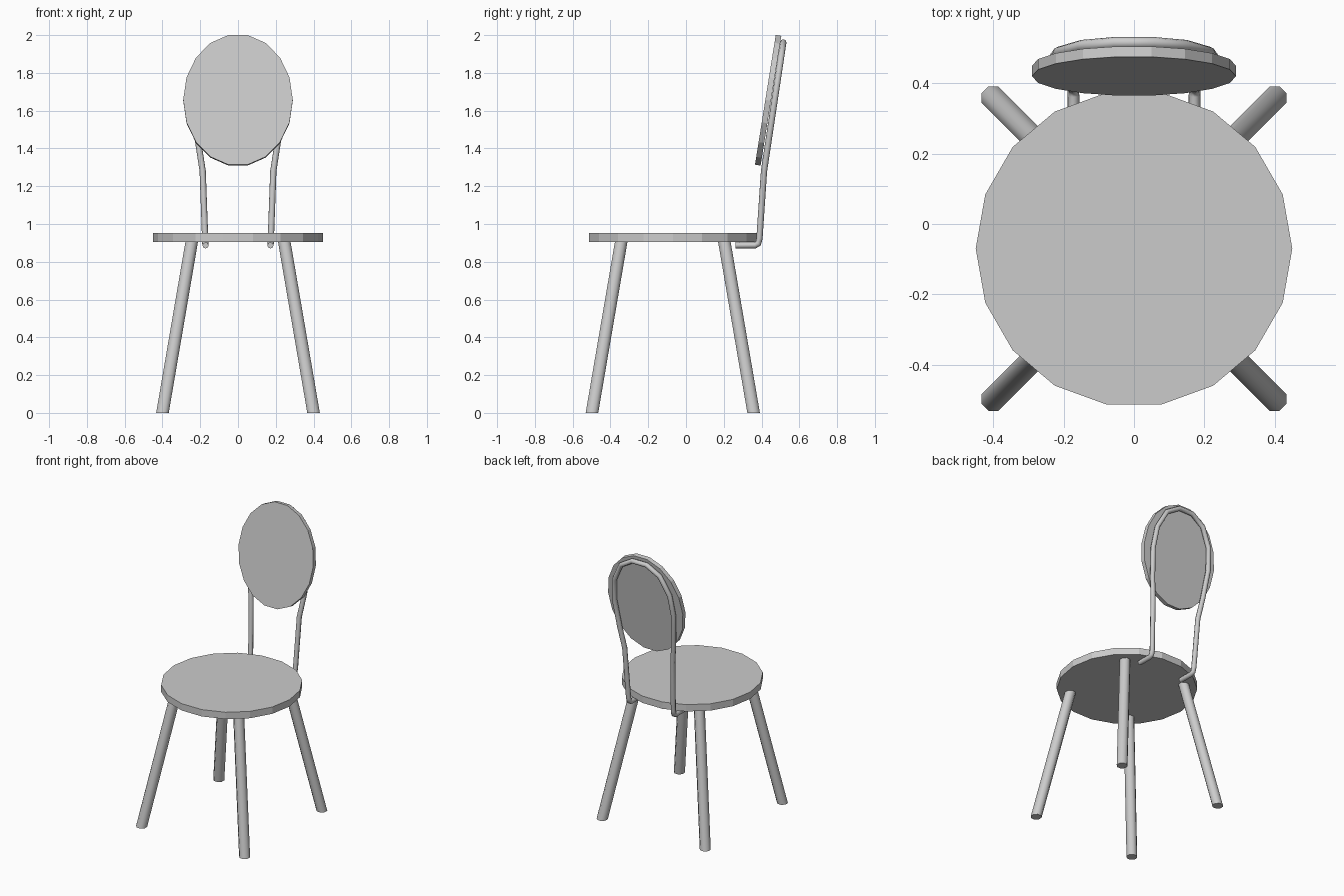
import bpy, bmesh
from math import radians, cos, sin, pi
from mathutils import Vector

if "Cube" in bpy.data.objects:
    bpy.data.objects.remove(bpy.data.objects["Cube"])


def mesh_object(name, bm, smooth=False):
    bmesh.ops.recalc_face_normals(bm, faces=bm.faces)
    me = bpy.data.meshes.new(name)
    bm.to_mesh(me)
    bm.free()
    ob = bpy.data.objects.new(name, me)
    bpy.context.collection.objects.link(ob)
    if smooth:
        for p in me.polygons:
            p.use_smooth = len(p.vertices) == 4
    return ob


def loft(name, lower, upper, smooth=False):
    """Capped prism between two rings of points."""
    bm = bmesh.new()
    a = [bm.verts.new(p) for p in lower]
    b = [bm.verts.new(p) for p in upper]
    n = len(a)
    for i in range(n):
        j = (i + 1) % n
        bm.faces.new((a[i], a[j], b[j], b[i]))
    bm.faces.new(a[::-1])
    bm.faces.new(b)
    return mesh_object(name, bm, smooth)


def ring(centre, rx, ry, sides, turn=0.0):
    c = Vector(centre)
    angles = [turn + 2 * pi * i / sides for i in range(sides)]
    return [c + Vector((rx * cos(t), ry * sin(t), 0)) for t in angles]


# Seat: 18-sided disc
SEAT_Y = -0.07
loft("seat", ring((0, SEAT_Y, 0.905), 0.45, 0.45, 18),
     ring((0, SEAT_Y, 0.953), 0.45, 0.45, 18))

# Four splayed legs, cut level with the floor
for sy, row in ((-1, "front"), (1, "back")):
    for sx, side in ((-1, "left"), (1, "right")):
        foot = (sx * 0.40, SEAT_Y + sy * 0.428, 0)
        top = (sx * 0.245, SEAT_Y + sy * 0.273, 0.906)
        loft(f"{row}_{side}_leg", ring(foot, 0.036, 0.036, 8, pi / 8),
             ring(top, 0.036, 0.036, 8, pi / 8), True)

# Oval backrest panel, leaning back
panel = loft("backrest_panel", ring((0, 0, -0.015), 0.29, 0.353, 18),
             ring((0, 0, 0.015), 0.29, 0.353, 18))
panel.location = (0, 0.435, 1.655)
panel.rotation_euler = (radians(90 - 9.1), 0, 0)

# Bent tube frame: hooks under the seat and loops behind the panel
lean = lambda x, z: (x, 0.413 + (z - 1.28) * 0.15, z)
half = [(0.172, 0.262, 0.887), (0.172, 0.365, 0.887), (0.173, 0.383, 0.897),
        (0.174, 0.389, 0.925), lean(0.187, 1.28), lean(0.21, 1.43),
        lean(0.23, 1.63), lean(0.214, 1.78), lean(0.15, 1.905),
        lean(0.055, 1.962)]
path = half + [(-x, y, z) for x, y, z in reversed(half)]
cu = bpy.data.curves.new("backrest_tube", 'CURVE')
cu.dimensions = '3D'
cu.bevel_depth = 0.0165
cu.bevel_resolution = 2
cu.use_fill_caps = True
sp = cu.splines.new('POLY')
sp.points.add(len(path) - 1)
for pt, co in zip(sp.points, path):
    pt.co = (*co, 1)
sp.use_smooth = True
bpy.context.collection.objects.link(bpy.data.objects.new("backrest_tube", cu))
